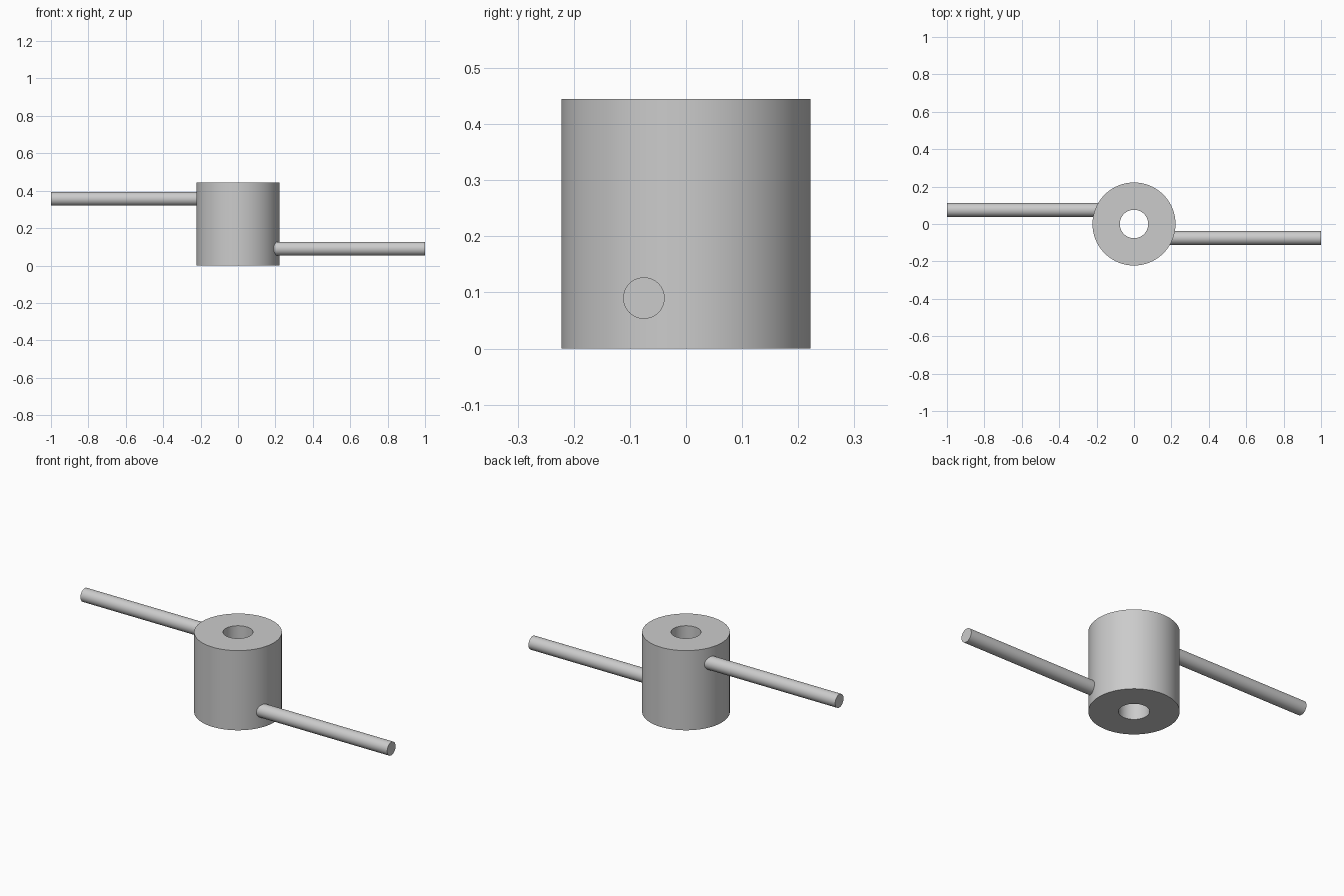
import bpy, bmesh, math
from mathutils import Matrix

cube = bpy.data.objects.get("Cube")
if cube:
    bpy.data.objects.remove(cube, do_unlink=True)

GREY = (0.6, 0.6, 0.6, 1.0)
metal = bpy.data.materials.new("plain_grey")
metal.use_nodes = True
metal.diffuse_color = GREY
metal.node_tree.nodes["Principled BSDF"].inputs["Base Color"].default_value = GREY


def finish(bm, name):
    """Turn a bmesh into a named, smoothly shaded object with sharp rims."""
    bmesh.ops.recalc_face_normals(bm, faces=bm.faces)
    mesh = bpy.data.meshes.new(name)
    bm.to_mesh(mesh)
    bm.free()
    mesh.materials.append(metal)
    obj = bpy.data.objects.new(name, mesh)
    bpy.context.collection.objects.link(obj)
    bpy.ops.object.select_all(action="DESELECT")
    obj.select_set(True)
    bpy.context.view_layer.objects.active = obj
    bpy.ops.object.shade_smooth_by_angle(angle=math.radians(30))
    return obj


def make_hub(name, outer, bore, height, sides=96):
    """Thick tube: a closed rectangular profile spun about z."""
    bm = bmesh.new()
    profile = [(bore, 0), (outer, 0), (outer, height), (bore, height)]
    verts = [bm.verts.new((r, 0, z)) for r, z in profile]
    edges = [bm.edges.new((verts[i], verts[i - 1])) for i in range(4)]
    bmesh.ops.spin(bm, geom=verts + edges, cent=(0, 0, 0), axis=(0, 0, 1),
                   angle=math.tau, steps=sides, use_merge=True)
    bmesh.ops.remove_doubles(bm, verts=bm.verts, dist=0.0001)
    return finish(bm, name)


def make_rod(name, x_inner, x_outer, y, z, radius=0.037):
    """Solid round bar lying along x."""
    bm = bmesh.new()
    place = Matrix.Translation(((x_inner + x_outer) / 2, y, z))
    bmesh.ops.create_cone(bm, cap_ends=True, segments=48, radius1=radius,
                          radius2=radius, depth=abs(x_outer - x_inner),
                          matrix=place @ Matrix.Rotation(math.pi / 2, 4, "Y"))
    return finish(bm, name)


# Central hub with through bore
make_hub("hub", outer=0.222, bore=0.076, height=0.445)

# Two offset arms, rooted inside the hub wall clear of the bore
for side, sign, z in (("left", 1, 0.09), ("right", -1, 0.357)):
    make_rod(f"{side}_arm", sign * 0.14, sign, -sign * 0.075, z)
